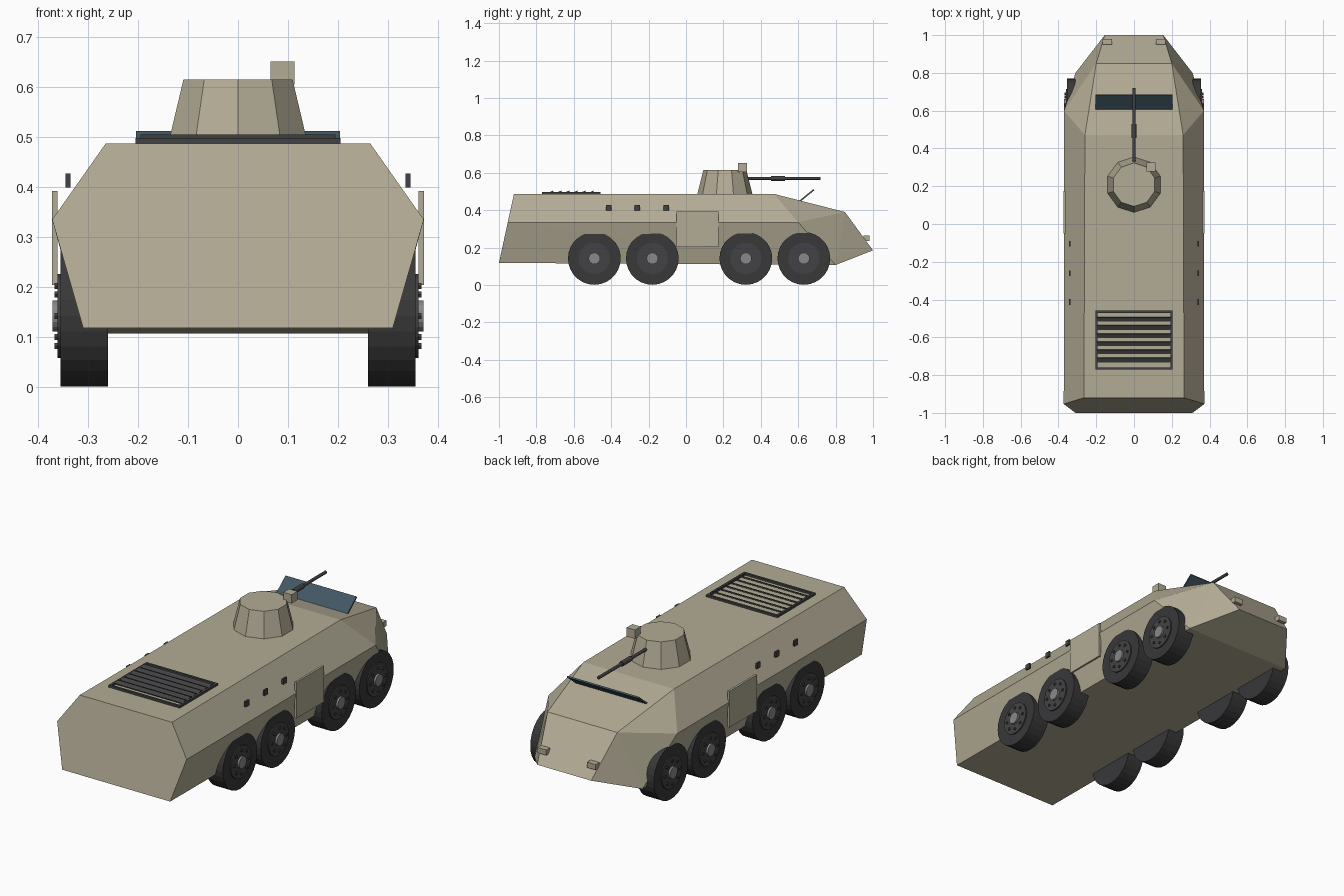
import bpy, bmesh
from math import pi, sin, cos, radians

if "Cube" in bpy.data.objects:
    bpy.data.objects.remove(bpy.data.objects["Cube"])


def material(name, r, g, b):
    m = bpy.data.materials.new(name)
    m.diffuse_color = (r, g, b, 1)
    m.use_nodes = True
    m.node_tree.nodes["Principled BSDF"].inputs["Base Color"].default_value = m.diffuse_color
    return m


TAN = material("tan_paint", 0.45, 0.41, 0.30)
DARK = material("dark_metal", 0.055, 0.055, 0.058)
RUBBER = material("rubber", 0.04, 0.04, 0.042)
STEEL = material("steel", 0.25, 0.25, 0.25)
GLASS = material("glass", 0.055, 0.095, 0.125)


def finish(name, mat):
    ob = bpy.context.object
    ob.name = name
    ob.data.materials.append(mat)
    return ob


def box(name, mat, loc, size, rot_x=0.0):
    bpy.ops.mesh.primitive_cube_add(size=1, location=loc, rotation=(rot_x, 0, 0))
    ob = finish(name, mat)
    ob.scale = size
    return ob


def rod(name, mat, start, end, radius, sides, axis):
    """Cylinder along x or y between two positions on that axis."""
    mid = [(a + b) / 2 for a, b in zip(start, end)]
    length = sum(abs(a - b) for a, b in zip(start, end))
    rot = (0, pi / 2, 0) if axis == "x" else (pi / 2, 0, 0)
    bpy.ops.mesh.primitive_cylinder_add(vertices=sides, radius=radius, depth=length,
                                        location=mid, rotation=rot)
    return finish(name, mat)


# Hull: faceted convex body from mirrored corner points
corners = [
    (0.310, -1.00, 0.118), (0.372, -0.953, 0.335), (0.265, -0.92, 0.487),  # rear plate
    (0.260, 0.47, 0.487), (0.370, 0.60, 0.335), (0.310, 0.80, 0.107),      # shoulder
    (0.200, 0.85, 0.390), (0.155, 1.00, 0.185),                            # nose
]
bm = bmesh.new()
for x, y, z in corners:
    for s in (-1, 1):
        bm.verts.new((s * x, y, z))
bmesh.ops.convex_hull(bm, input=bm.verts)
bmesh.ops.dissolve_limit(bm, angle_limit=radians(1), verts=bm.verts, edges=bm.edges)
bmesh.ops.recalc_face_normals(bm, faces=bm.faces)
mesh = bpy.data.meshes.new("hull")
bm.to_mesh(mesh)
bm.free()
mesh.materials.append(TAN)
bpy.context.collection.objects.link(bpy.data.objects.new("hull", mesh))

# Turret: ten-sided tapered drum with a corner facing forward
bpy.ops.mesh.primitive_cone_add(vertices=10, radius1=0.148, radius2=0.115, depth=0.133,
                                location=(0, 0.208, 0.5485))
finish("turret", TAN)
box("turret_sight", TAN, (0.089, 0.302, 0.628), (0.048, 0.046, 0.046))

# Gun
rod("gun_barrel", DARK, (0, 0.28, 0.57), (0, 0.72, 0.57), 0.008, 12, "y")
rod("gun_sleeve", DARK, (0, 0.455, 0.57), (0, 0.53, 0.57), 0.013, 12, "y")

# Raised windshield plate
box("windshield", GLASS, (0, 0.645, 0.478), (0.408, 0.10, 0.008), radians(39))

# Engine grille: frame and tilted slats
for y in (-0.765, -0.464):
    box("grille_frame_end", DARK, (0, y, 0.492), (0.408, 0.012, 0.012))
for x in (-0.199, 0.199):
    box("grille_frame_side", DARK, (x, -0.6145, 0.492), (0.012, 0.313, 0.012))
for i in range(6):
    box("grille_slat", DARK, (0, -0.720 + i * 0.043, 0.497), (0.39, 0.024, 0.006), radians(25))

# Mirrored side fittings
for s in (-1, 1):
    box("side_door", TAN, (s * 0.367, 0.062, 0.298), (0.011, 0.226, 0.188))
    for y in (-0.413, -0.26, -0.105):
        box("vision_port", DARK, (s * 0.340, y, 0.413), (0.010, 0.030, 0.028))
    box("headlight", TAN, (s * 0.142, 0.965, 0.250), (0.050, 0.030, 0.028))

    # Wheels: tyre, rim disc, hub cap and ring of bolts
    for y in (-0.49, -0.18, 0.32, 0.63):
        z = 0.142
        rod("tyre", RUBBER, (s * 0.26, y, z), (s * 0.355, y, z), 0.141, 28, "x")
        rod("wheel_rim", DARK, (s * 0.34, y, z), (s * 0.361, y, z), 0.084, 24, "x")
        rod("hub_cap", STEEL, (s * 0.35, y, z), (s * 0.371, y, z), 0.031, 16, "x")
        for k in range(8):
            a = 2 * pi * k / 8
            by, bz = y + 0.06 * cos(a), z + 0.06 * sin(a)
            rod("wheel_bolt", DARK, (s * 0.355, by, bz), (s * 0.367, by, bz), 0.007, 6, "x")
